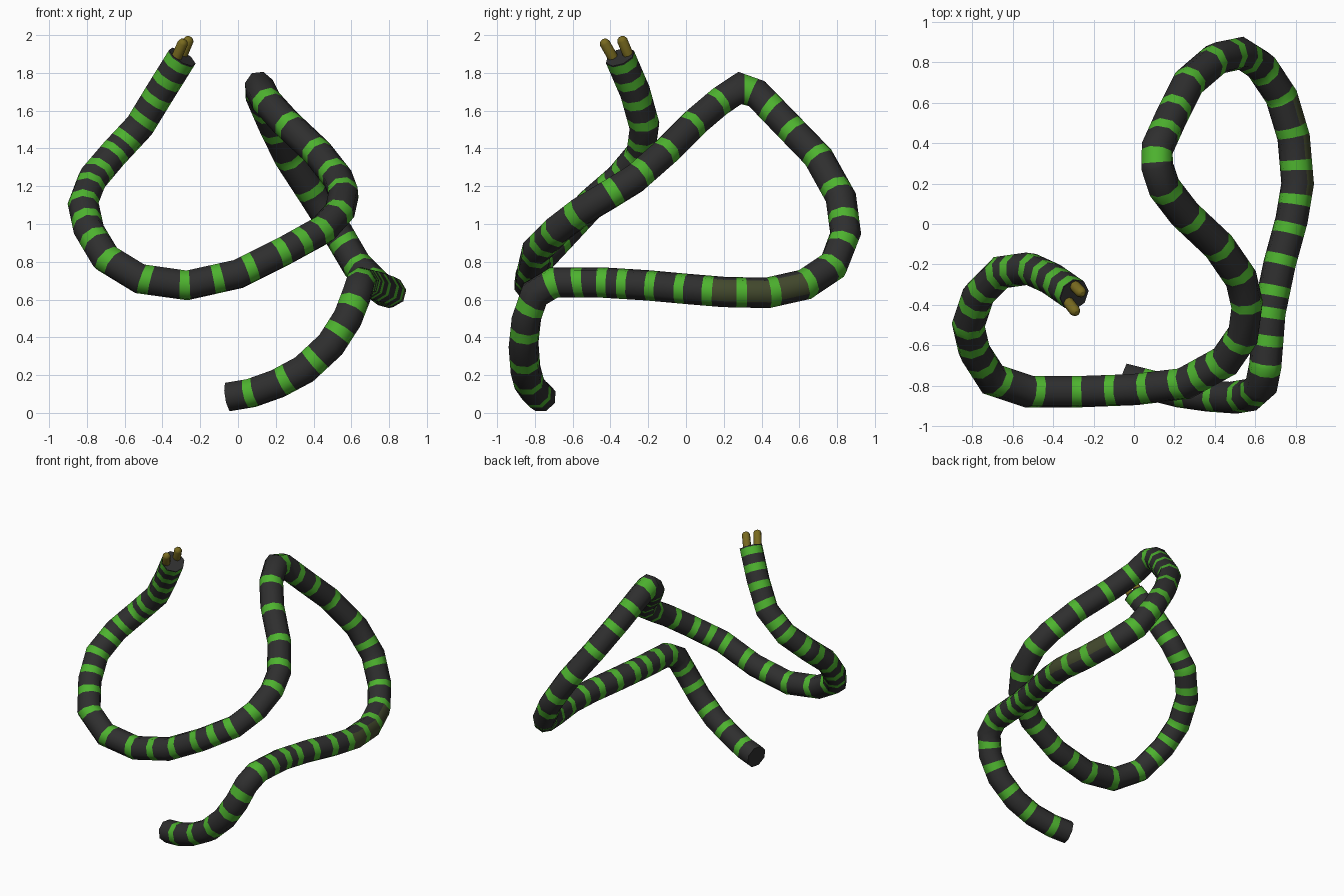
import bpy, bmesh, math
from mathutils import Vector

if "Cube" in bpy.data.objects:
    bpy.data.objects.remove(bpy.data.objects["Cube"])

def material(name, rgb):
    m = bpy.data.materials.new(name)
    m.diffuse_color = (*rgb, 1)
    m.use_nodes = True
    m.node_tree.nodes["Principled BSDF"].inputs["Base Color"].default_value = m.diffuse_color
    return m

CHARCOAL = material("charcoal rubber", (0.028, 0.028, 0.028))
GREEN = material("bright green", (0.075, 0.45, 0.028))
OLIVE = material("dark olive", (0.055, 0.066, 0.026))
BRASS = material("dull brass", (0.19, 0.145, 0.014))

# Centre line, from the loose end up to the plug end
PATH = [Vector(p) for p in [
    (-.05, -.765, .085), (.07, -.795, .105), (.21, -.83, .155), (.35, -.85, .23),
    (.49, -.86, .36), (.58, -.845, .50), (.63, -.80, .63), (.65, -.70, .69),
    (.67, -.44, .69), (.72, -.20, .675), (.78, .02, .655), (.81, .20, .64),
    (.79, .43, .635), (.73, .63, .68), (.63, .78, .78), (.53, .845, .95),
    (.41, .82, 1.14), (.27, .70, 1.355), (.185, .53, 1.53), (.115, .375, 1.69),
    (.115, .285, 1.72), (.15, .18, 1.65), (.25, .05, 1.54), (.42, -.11, 1.38),
    (.53, -.27, 1.24), (.56, -.40, 1.16), (.54, -.55, 1.07), (.45, -.68, .97),
    (.25, -.79, .86), (0, -.82, .735), (-.27, -.83, .675), (-.52, -.83, .71),
    (-.70, -.77, .82), (-.79, -.63, .97), (-.82, -.50, 1.11), (-.77, -.35, 1.24),
    (-.66, -.24, 1.37), (-.52, -.22, 1.52), (-.41, -.27, 1.70), (-.295, -.35, 1.885)]]

# Stripe centres, as positions along the path points
STRIPES = [1, 2.3, 3.4, 4.5, 5.5, 6.95, 7.5, 8, 8.45, 9.1, 9.8, 10.55, 11.4, 12.15,
           13.05, 13.9, 14.7, 15.4, 16.2, 17, 17.8, 18.5, 19.5, 21.1, 22.15, 23, 23.8,
           24.9, 26.2, 27.1, 27.6, 28.1, 28.75, 29.4, 30.05, 30.85, 31.85, 32.6, 33.3,
           34, 34.7, 35.3, 36, 36.5, 37.2, 37.8, 38.35, 38.85]
SIDES, RADIUS, HALF_STRIPE = 8, 0.081, 0.026

# Mitred rings at the path points, carried along without twisting
dirs = [(b - a).normalized() for a, b in zip(PATH, PATH[1:])]
normal = dirs[0].cross(Vector((0, 0, 1))).normalized()
rings = []
for i, p in enumerate(PATH):
    d0, d1 = dirs[max(i - 1, 0)], dirs[min(i, len(dirs) - 1)]
    t = (d0 + d1).normalized()
    normal = (normal - t * normal.dot(t)).normalized()
    side = t.cross(normal)
    bend = d1 - d0
    stretch = 1 / max(t.dot(d0), 0.7)
    ring = []
    for k in range(SIDES):
        a = 2 * math.pi * (k + 0.5) / SIDES
        o = RADIUS * (normal * math.cos(a) + side * math.sin(a))
        if bend.length > 1e-4:
            b = bend.normalized()
            o += b * o.dot(b) * (stretch - 1)
        ring.append(p + o)
    rings.append(ring)

# Path positions measured as lengths
arc = [0.0]
for a, b in zip(PATH, PATH[1:]):
    arc.append(arc[-1] + (b - a).length)

def length_at(u):
    i = min(int(u), len(arc) - 2)
    return arc[i] + (u - i) * (arc[i + 1] - arc[i])

def ring_at(s):
    i = max(j for j in range(len(arc) - 1) if arc[j] <= s + 1e-9)
    f = (s - arc[i]) / (arc[i + 1] - arc[i])
    return [a.lerp(b, f) for a, b in zip(rings[i], rings[i + 1])]

centres = [length_at(u) for u in STRIPES]
cuts = []
for s in sorted(arc + [c + e for c in centres for e in (-HALF_STRIPE, HALF_STRIPE)]):
    if 0 <= s <= arc[-1] and (not cuts or s - cuts[-1] > 1e-4):
        cuts.append(s)

# Striped cable
bm = bmesh.new()
loops = [[bm.verts.new(v) for v in ring_at(s)] for s in cuts]
worn = (length_at(10.6), length_at(12.9))
for s0, s1, l0, l1 in zip(cuts, cuts[1:], loops, loops[1:]):
    mid = (s0 + s1) / 2
    core = sum((v.co for v in l0 + l1), Vector()) / (2 * SIDES)
    striped = any(abs(mid - c) < HALF_STRIPE for c in centres)
    for k in range(SIDES):
        n = (k + 1) % SIDES
        f = bm.faces.new((l0[k], l0[n], l1[n], l1[k]))
        f.smooth = True
        out = (f.calc_center_median() - core).normalized()
        if striped:
            f.material_index = 1
        elif worn[0] < mid < worn[1] and out.x > 0.8:
            f.material_index = 2          # worn patch on the outer side
bm.faces.new(loops[0][::-1])
bm.faces.new(loops[-1])
bmesh.ops.recalc_face_normals(bm, faces=bm.faces)
# Keep the rims of the cut ends crisp
for e in bm.edges:
    if any(len(f.verts) == SIDES for f in e.link_faces):
        e.smooth = False
mesh = bpy.data.meshes.new("striped_cable")
bm.to_mesh(mesh)
bm.free()
for m in (CHARCOAL, GREEN, OLIVE):
    mesh.materials.append(m)
bpy.context.collection.objects.link(bpy.data.objects.new("striped_cable", mesh))

# Two round-tipped contact prongs on the plug end
def prong(name, base, tip, r=0.028):
    axis = (tip - base).normalized()
    u = axis.orthogonal().normalized()
    v = axis.cross(u)
    length = (tip - base).length
    bm = bmesh.new()
    loops = []
    for h, rad in ((0, r), (length - .02, r), (length - .006, r * .75), (length, r * .35)):
        loops.append([bm.verts.new(base + axis * h + rad * (u * math.cos(a) + v * math.sin(a)))
                      for a in (2 * math.pi * k / 8 for k in range(8))])
    for l0, l1 in zip(loops, loops[1:]):
        for k in range(8):
            f = bm.faces.new((l0[k], l0[(k + 1) % 8], l1[(k + 1) % 8], l1[k]))
            f.smooth = True
    bm.faces.new(loops[0][::-1])
    bm.faces.new(loops[-1])
    me = bpy.data.meshes.new(name)
    bm.to_mesh(me)
    bm.free()
    me.materials.append(BRASS)
    bpy.context.collection.objects.link(bpy.data.objects.new(name, me))

prong("back_prong", Vector((-.305, -.295, 1.87)), Vector((-.255, -.345, 1.99)))
prong("front_prong", Vector((-.335, -.375, 1.86)), Vector((-.285, -.44, 1.975)))
